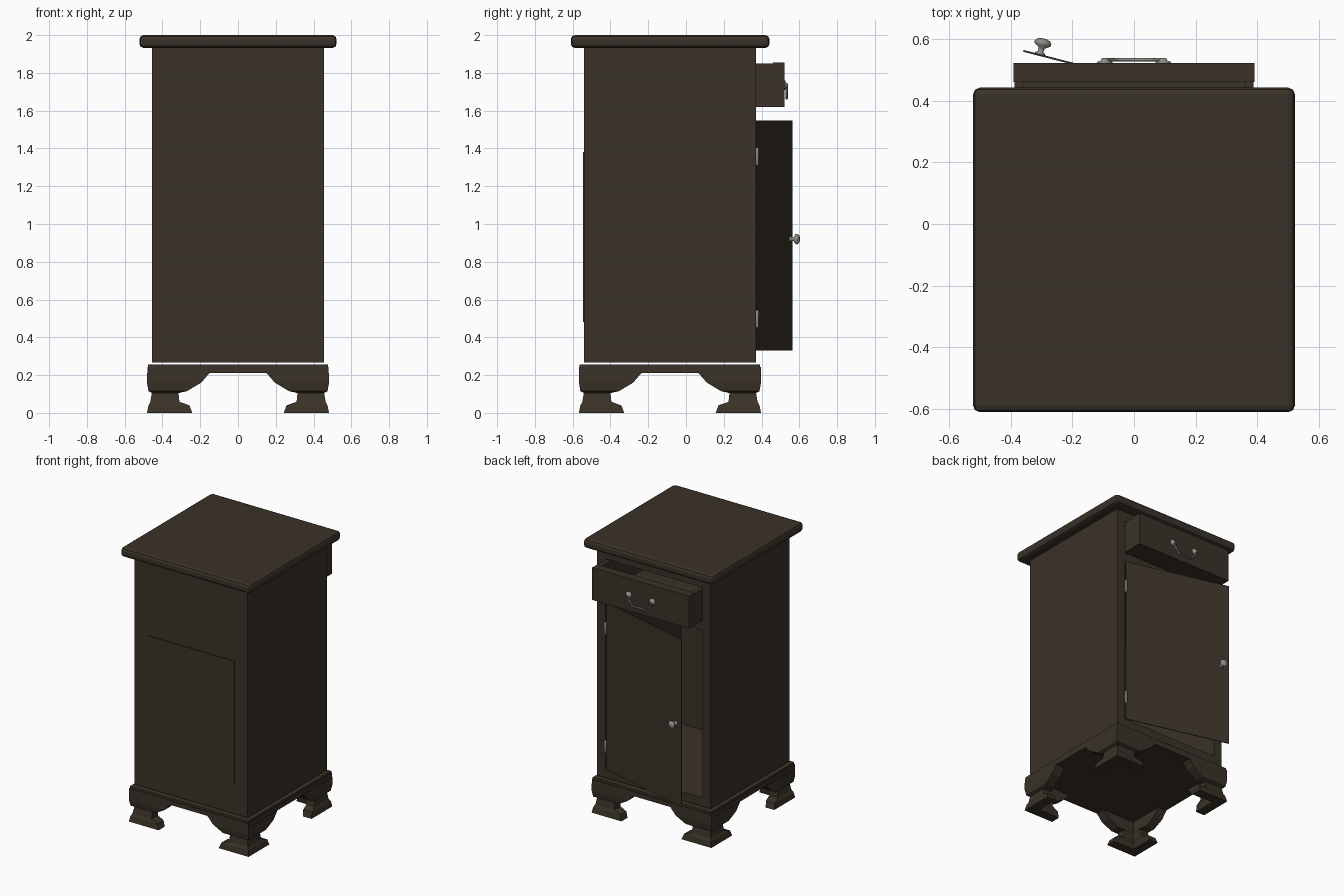
import bpy, bmesh, math
from mathutils import Matrix, Vector

if "Cube" in bpy.data.objects:
    bpy.data.objects.remove(bpy.data.objects["Cube"])

YC = -0.085  # middle of the carcass in y


def material(name, rgb):
    m = bpy.data.materials.new(name)
    m.diffuse_color = (*rgb, 1)
    m.use_nodes = True
    m.node_tree.nodes["Principled BSDF"].inputs["Base Color"].default_value = m.diffuse_color
    return m


WOOD = material("dark wood", (0.042, 0.032, 0.021))
METAL = material("aged metal", (0.27, 0.26, 0.235))


def finish(name, bm, mat, smooth=False):
    bmesh.ops.recalc_face_normals(bm, faces=bm.faces[:])
    me = bpy.data.meshes.new(name)
    bm.to_mesh(me)
    bm.free()
    me.materials.append(mat)
    ob = bpy.data.objects.new(name, me)
    bpy.context.collection.objects.link(ob)
    if smooth:
        for p in me.polygons:
            p.use_smooth = True
    return ob


def box(name, x, y, z, mat=WOOD, bevel=0, segments=2):
    bm = bmesh.new()
    size = (x[1] - x[0], y[1] - y[0], z[1] - z[0])
    mid = Vector(((x[0] + x[1]) / 2, (y[0] + y[1]) / 2, (z[0] + z[1]) / 2))
    bmesh.ops.create_cube(bm, size=1, matrix=Matrix.Translation(mid) @ Matrix.Diagonal((*size, 1)))
    if bevel:
        bmesh.ops.bevel(bm, geom=bm.edges[:], offset=bevel, segments=segments, profile=0.5, affect='EDGES')
    return finish(name, bm, mat)


def loft(name, rings, mat, smooth=False):
    bm = bmesh.new()
    vs = [[bm.verts.new(p) for p in r] for r in rings]
    n = len(vs[0])
    for a, b in zip(vs, vs[1:]):
        for i in range(n):
            bm.faces.new((a[i], a[(i + 1) % n], b[(i + 1) % n], b[i]))
    bm.faces.new(vs[0])
    bm.faces.new(vs[-1])
    return finish(name, bm, mat, smooth)


def lathe(name, profile, origin, direction, sides=12):
    rot = Vector(direction).to_track_quat('Z', 'Y')
    rings = [[Vector(origin) + rot @ Vector((r * math.cos(t), r * math.sin(t), h))
              for t in [2 * math.pi * i / sides for i in range(sides)]] for r, h in profile]
    return loft(name, rings, METAL, True)


# Top slab with rounded edge
box("top_slab", (-0.522, 0.522), (-0.61, 0.442), (1.932, 2.0), bevel=0.022)

# Carcass boards
F, B, Z0, Z1 = -0.54, 0.37, 0.268, 1.935
for s, side in ((-1, "left"), (1, "right")):
    xs = sorted((s * 0.456, s * 0.39))
    box(side + "_side_board", xs, (F, B), (Z0, Z1))
box("front_board", (-0.39, 0.39), (F, F + 0.04), (Z0, Z1))
box("front_raised_panel", (-0.35, 0.35), (F - 0.005, F), (0.48, 1.38))
box("floor_board", (-0.39, 0.39), (F + 0.04, B), (Z0, 0.33))
box("drawer_divider", (-0.39, 0.39), (F + 0.04, B), (1.55, 1.615))
box("upper_rail", (-0.39, 0.39), (F + 0.04, B), (1.86, Z1))

# Base with stepped moulding
box("base_frame", (-0.48, 0.48), (YC - 0.482, YC + 0.482), (0.21, 0.242))
box("base_moulding", (-0.476, 0.476), (YC - 0.478, YC + 0.478), (0.242, 0.257))

# Bracket feet: L-shaped sections (outer reach, inner end, height)
rows = [(0.482, 0.242, 0), (0.474, 0.257, 0.04), (0.464, 0.31, 0.058), (0.456, 0.315, 0.105),
        (0.474, 0.27, 0.115), (0.482, 0.195, 0.16), (0.482, 0.15, 0.212)]
for sx in (-1, 1):
    for sy in (-1, 1):
        rings = []
        for o, e, z in rows:
            i = o - 0.07
            sec = [(o, o), (e, o), (e, i), (i, i), (i, e), (o, e)]
            rings.append([(sx * a, YC + sy * b, z) for a, b in sec])
        loft("%s_%s_foot" % ("front" if sy < 0 else "back", "left" if sx < 0 else "right"), rings, WOOD)

# Drawer, pulled out
box("drawer_front", (-0.39, 0.39), (0.46, 0.522), (1.62, 1.855))
for s in (-1, 1):
    box("drawer_side", sorted((s * 0.388, s * 0.36)), (-0.32, 0.46), (1.62, 1.85))
box("drawer_bottom", (-0.36, 0.36), (-0.32, 0.46), (1.62, 1.64))
box("drawer_end", (-0.36, 0.36), (-0.32, -0.29), (1.64, 1.85))

# Drawer handle: rosettes and hanging bail
for s in (-1, 1):
    lathe("handle_rosette", [(0.026, 0), (0.024, 0.005), (0.012, 0.009), (0.012, 0.014), (0.006, 0.018)],
          (s * 0.095, 0.521, 1.735), (0, 1, 0))
half = [(0.095, 1.735), (0.09, 1.705), (0.073, 1.69), (0.066, 1.672), (0.045, 1.664)]
pts = half + [(0, 1.668)] + [(-x, z) for x, z in reversed(half)]
cu = bpy.data.curves.new("handle_bail", 'CURVE')
cu.dimensions = '3D'
cu.bevel_depth = 0.006
cu.bevel_resolution = 1
cu.use_fill_caps = True
sp = cu.splines.new('POLY')
sp.points.add(len(pts) - 1)
for p, (x, z) in zip(sp.points, pts):
    p.co = (x, 0.533, z, 1)
cu.materials.append(METAL)
bpy.context.collection.objects.link(bpy.data.objects.new("handle_bail", cu))

# Door, swung slightly open on its hinge at +x
ang = math.radians(-14.4)
swing = Matrix.Translation((0.383, 0.374, 0)) @ Matrix.Rotation(ang, 4, 'Z')
door = box("door", (-0.765, 0), (-0.006, 0), (0.33, 1.548))
door.matrix_world = swing
normal = swing.to_3x3() @ Vector((0, 1, 0))
lathe("door_knob", [(0.018, 0), (0.016, 0.005), (0.009, 0.01), (0.01, 0.022), (0.026, 0.032),
                    (0.028, 0.04), (0.02, 0.05), (0.008, 0.053)],
      swing @ Vector((-0.71, -0.001, 0.92)), normal)

# Hinges
for z in (1.31, 0.45):
    lathe("hinge_barrel", [(0.004, 0), (0.009, 0.006), (0.009, 0.088), (0.004, 0.094)],
          (0.386, 0.377, z), (0, 0, 1), 8)
